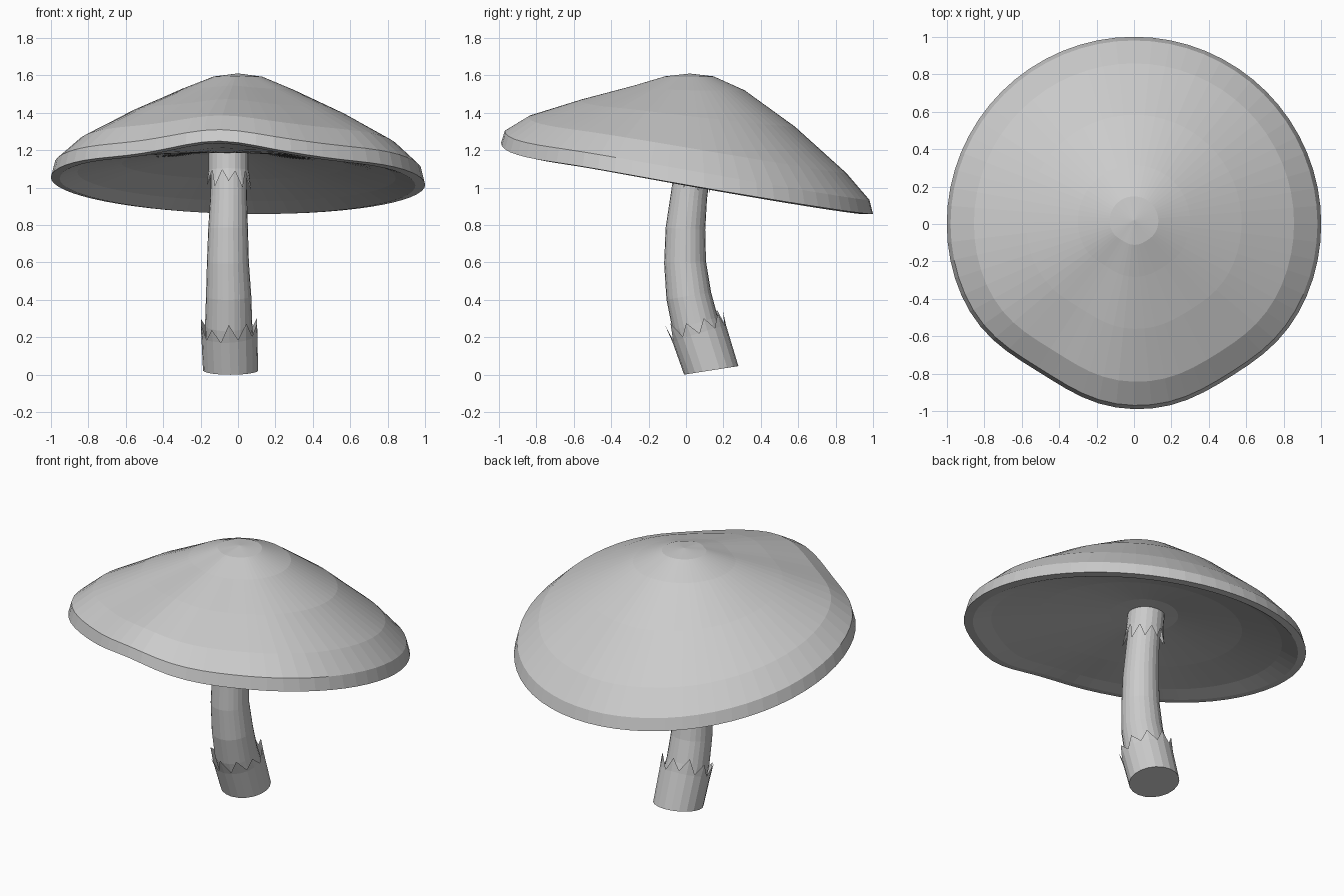
import bpy, bmesh, math, random
from mathutils import Vector

random.seed(4)
cube = bpy.data.objects.get("Cube")
if cube:
    bpy.data.objects.remove(cube)

GREY = (0.6, 0.6, 0.6, 1)
mat = bpy.data.materials.new("pale_grey")
mat.use_nodes = True
mat.diffuse_color = GREY
mat.node_tree.nodes["Principled BSDF"].inputs["Base Color"].default_value = GREY


def loft(name, rings, cap_start=False, cap_end=False):
    """Skin a list of closed rings of points with quads."""
    bm = bmesh.new()
    vs = [[bm.verts.new(p) for p in ring] for ring in rings]
    n = len(vs[0])
    for a, b in zip(vs, vs[1:]):
        for i in range(n):
            j = (i + 1) % n
            bm.faces.new((a[i], a[j], b[j], b[i]))
    if cap_start:
        bm.faces.new(vs[0][::-1])
    if cap_end:
        bm.faces.new(vs[-1])
    bmesh.ops.remove_doubles(bm, verts=bm.verts, dist=1e-5)
    mesh = bpy.data.meshes.new(name)
    bm.to_mesh(mesh)
    bm.free()
    mesh.materials.append(mat)
    ob = bpy.data.objects.new(name, mesh)
    bpy.context.collection.objects.link(ob)
    return ob


# Cap: wavy tilted rim, domed top and hollow underside
def bump(a, centre, width):
    d = math.radians((math.degrees(a) - centre + 180) % 360 - 180)
    return math.exp(-(d / math.radians(width)) ** 2)


def rim(a):
    r = 1 - 0.06 * bump(a, 238, 20) - 0.035 * bump(a, 302, 18) - 0.005 * bump(a, 270, 15)
    z = 1.035 - 0.175 * math.sin(a) - 0.02 * math.cos(a) + 0.038 * bump(a, 264, 15)
    z -= 0.018 * bump(a, 300, 20) + 0.012 * bump(a, 232, 15)
    return r, z


APEX = Vector((0, 0.02, 1.61))
HEART = Vector((-0.05, 0.05, 1.185))
# radius fraction, rise fraction at the front, rise fraction at the back
TOP = [(1, 0, 0), (0.98, 0.17, 0.1), (0.855, 0.38, 0.29), (0.575, 0.62, 0.62),
       (0.3, 0.82, 0.88), (0.13, 0.96, 0.98), (0, 1, 1)]
# radius fraction, rise fraction, drop
UNDER = [(0, 1, 0), (0.2, 0.97, 0), (0.6, 0.57, 0), (0.85, 0.21, 0), (0.95, 0.03, 0.01)]
SEG = 64


def cap_ring(t, centre, rise):
    pts = []
    for i in range(SEG):
        a = 2 * math.pi * i / SEG
        r, z = rim(a)
        p = Vector((centre.x * (1 - t) + r * t * math.cos(a),
                    centre.y * (1 - t) + r * t * math.sin(a), 0))
        f, drop = rise((1 + math.sin(a)) / 2)
        p.z = z + (centre.z - z) * f - drop
        pts.append(p)
    return pts


rings = [cap_ring(t, HEART, lambda w, f=f, d=d: (f, d)) for t, f, d in UNDER]
rings += [cap_ring(t, APEX, lambda w, f=f, b=b: (f + (b - f) * w, 0)) for t, f, b in TOP]
loft("mushroom_cap", rings)


# Stem: bent tube
def circle(centre, axis, radius, n):
    axis = Vector(axis).normalized()
    u = Vector((1, 0, 0))
    u = (u - axis * u.dot(axis)).normalized()
    v = axis.cross(u)
    return [Vector(centre) + (u * math.cos(2 * math.pi * i / n)
            + v * math.sin(2 * math.pi * i / n)) * radius for i in range(n)]


PATH = [(-0.04, 0.12, 0.07, 0.13), (-0.05, 0.05, 0.27, 0.126), (-0.05, 0.015, 0.42, 0.121),
        (-0.054, -0.005, 0.6, 0.112), (-0.053, -0.003, 0.78, 0.106), (-0.05, 0.015, 0.95, 0.098),
        (-0.05, 0.05, 1.2, 0.094)]
centres = [Vector(p[:3]) for p in PATH]
tube = []
for i, p in enumerate(PATH):
    axis = centres[min(i + 1, len(PATH) - 1)] - centres[max(i - 1, 0)]
    tube.append(circle(centres[i], axis, p[3], 24))
loft("stem", tube, cap_start=True, cap_end=True)


# Torn collars: sleeves with a ragged zigzag edge
def collar(name, base, end_axis, axis, r0, r1, length, tooth, flare, cap, n=20):
    axis = Vector(axis).normalized()
    top = Vector(base) + axis * length
    start = circle(base, end_axis, r0, n)
    middle = circle(top, axis, r1, n)
    edge = []
    for i, p in enumerate(middle):
        h = tooth * (random.uniform(0.75, 1.25) if i % 2 else random.uniform(-0.1, 0.2))
        edge.append(p + axis * h + (p - top).normalized() * max(h, 0) * flare)
    loft(name, [start, middle, edge], cap_start=cap)


collar("base_collar", (-0.04, 0.135, 0.023), (0, -0.155, 0.99), (-0.03, -0.31, 0.95),
       0.147, 0.15, 0.205, 0.085, 0.1, True)
collar("upper_collar", (-0.05, 0.05, 1.19), (0, -0.12, -1), (0, -0.12, -1),
       0.108, 0.108, 0.1, 0.09, 0.18, False)
